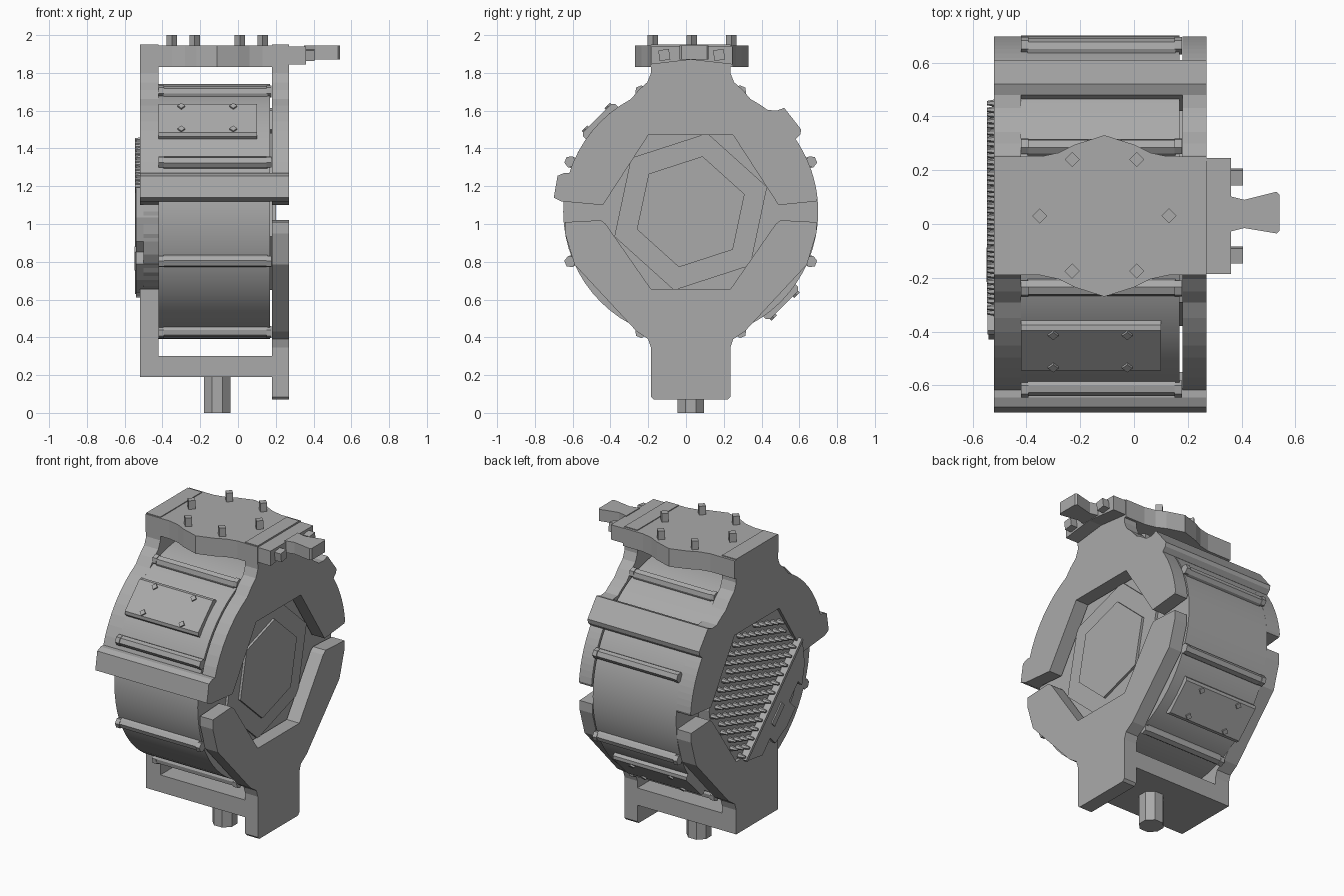
import bpy, bmesh, math
from mathutils import Matrix, Vector

if "Cube" in bpy.data.objects:
    bpy.data.objects.remove(bpy.data.objects["Cube"], do_unlink=True)

CY, CZ, R = 0.025, 1.065, 0.675   # drum axis and radius
GREY = bpy.data.materials.new("plain grey")
GREY.use_nodes = True
GREY.diffuse_color = (0.4, 0.4, 0.4, 1)
GREY.node_tree.nodes["Principled BSDF"].inputs["Base Color"].default_value = (0.4, 0.4, 0.4, 1)


def finish(name, bm, smooth=False):
    bmesh.ops.recalc_face_normals(bm, faces=bm.faces)
    mesh = bpy.data.meshes.new(name)
    bm.to_mesh(mesh)
    bm.free()
    mesh.materials.append(GREY)
    ob = bpy.data.objects.new(name, mesh)
    bpy.context.collection.objects.link(ob)
    if smooth:
        bpy.ops.object.select_all(action='DESELECT')
        ob.select_set(True)
        bpy.context.view_layer.objects.active = ob
        bpy.ops.object.shade_smooth_by_angle(angle=math.radians(30))
    return ob


def add_prism(bm, pts, a, b, axis="x", mat=None):
    """Extrude a 2D outline from a to b; (y, z) along x or (x, y) along z."""
    place = (lambda p, h: (h, p[0], p[1])) if axis == "x" else (lambda p, h: (p[0], p[1], h))
    low = [bm.verts.new(place(p, a)) for p in pts]
    high = [bm.verts.new(place(p, b)) for p in pts]
    bm.faces.new(low)
    bm.faces.new(high)
    n = len(pts)
    for i in range(n):
        j = (i + 1) % n
        bm.faces.new((low[i], low[j], high[j], high[i]))
    if mat:
        bmesh.ops.transform(bm, matrix=mat, verts=low + high)


def prism(name, pts, a, b, axis="x", smooth=False):
    bm = bmesh.new()
    add_prism(bm, pts, a, b, axis)
    return finish(name, bm, smooth)


def ngon(n, r, c=(0, 0), turn=0.0):
    return [(c[0] + r * math.cos(math.radians(turn + 360 * i / n)),
             c[1] + r * math.sin(math.radians(turn + 360 * i / n))) for i in range(n)]


def arc(a, b, r=R, n=8):
    return [(CY + r * math.cos(math.radians(a + (b - a) * i / n)),
             CZ + r * math.sin(math.radians(a + (b - a) * i / n))) for i in range(n + 1)]


def rect(x0, x1, y0, y1):
    return [(x0, y0), (x1, y0), (x1, y1), (x0, y1)]


def flip(pts):
    return [(2 * CY - y, z) for y, z in reversed(pts)]


def on_drum(deg):
    """Local frame: x along the axis, y tangential, z radial from the axis."""
    return Matrix.Translation((0, CY, CZ)) @ Matrix.Rotation(math.radians(deg - 90), 4, 'X')


# Drum with stepped hexagonal end plates
prism("drum", ngon(64, R, (CY, CZ)), -0.42, 0.17, smooth=True)
prism("outer_hex_plate", ngon(6, 0.425, (CY, CZ), 18), 0.16, 0.185)
prism("inner_hex_plate", ngon(6, 0.30, (CY, CZ), 18), 0.16, 0.2)

# Upper clamp plates and the clamp bars that join them
back_bump = [(0.48, 1.60), (0.52, 1.615), (0.61, 1.50), (0.605, 1.475), (0.58, 1.45)]
front_bump = [(-0.66, 1.12), (-0.70, 1.14), (-0.68, 1.255), (-0.645, 1.27)]
shoulder = [(0.235, 1.95), (0.235, 1.80), (0.255, 1.75), (0.30, 1.71)]
upper = (shoulder + arc(62, 53) + back_bump + arc(32, 6)
         + [(0.69, 1.12), (0.49, 1.10), (0.25, 1.47), (-0.20, 1.47), (-0.44, 1.10)]
         + front_bump + arc(163, 118) + flip(shoulder))
prism("left_upper_plate", upper, 0.18, 0.27)
prism("right_upper_plate", upper, -0.52, -0.42)
prism("back_clamp_bar", back_bump + [(0.42, 1.5)], -0.52, 0.27)
prism("front_clamp_bar", front_bump + [(-0.55, 1.27), (-0.55, 1.12)], -0.52, 0.27)

# Lower cradle
half = [(0.22, 0.07), (0.235, 0.085), (0.235, 0.345), (0.25, 0.39), (0.31, 0.43), (0.64, 0.785),
        (0.69, 0.95), (0.69, 1.01), (0.50, 1.02), (0.475, 1.0), (0.235, 0.655)]
prism("left_lower_plate", half + flip(half), 0.18, 0.27)
prism("right_lower_plate", [(-0.185, 0.19), (0.235, 0.19)] + half[2:] + [(-0.185, 0.655)], -0.52, -0.42)
base = prism("bottom_bar", rect(-0.185, 0.235, 0.19, 0.30), -0.49, 0.2)
prism("bottom_bar_end", rect(-0.185, 0.235, 0.215, 0.34), -0.52, -0.42)
prism("foot_peg", ngon(8, 0.075, (-0.11, CY), 22.5), 0, 0.2, "z")

# Top cap with a pointed bulge on both sides
side = [(0.27, 0.25), (0.13, 0.25), (0.06, 0.265), (0.0, 0.295), (-0.11, 0.33),
        (-0.22, 0.295), (-0.28, 0.265), (-0.35, 0.25), (-0.52, 0.25)]
prism("top_cap", side + [(x, 0.06 - y) for x, y in reversed(side)], 1.83, 1.945, "z")
bm = bmesh.new()
for x, y in [(-0.35, 0.03), (0.13, 0.03), (-0.23, 0.24), (0.01, 0.24), (-0.23, -0.175), (0.01, -0.175)]:
    add_prism(bm, ngon(4, 0.028, (x, y)), 1.93, 2.0, "z")
finish("cap_bolts", bm)

# Side bracket, its bolts and the flared lever
prism("bracket", [(-0.185, 1.845), (0.025, 1.87), (0.245, 1.845), (0.245, 1.94), (-0.185, 1.94)], 0.26, 0.36)
bm = bmesh.new()
for y in (-0.115, 0.175):
    add_prism(bm, ngon(4, 0.04, (y, 1.895), 53), 0.35, 0.405)
finish("bracket_bolts", bm)
prism("lever", [(0.35, -0.03), (0.41, -0.015), (0.53, -0.035), (0.54, -0.025), (0.54, 0.11),
                (0.53, 0.12), (0.41, 0.09), (0.35, 0.105)], 1.87, 1.945, "z")

# Eight ribs around the drum, with hexagonal bolts at their ends
ribs, bolts = bmesh.new(), bmesh.new()
for k in range(8):
    m = on_drum(22.5 + 45 * k)
    add_prism(ribs, [(-0.03, 0.64), (0.03, 0.64), (0.03, 0.69), (0.015, 0.712), (-0.015, 0.712), (-0.03, 0.69)],
              -0.395, 0.155, mat=m)
    for x in (-0.42, 0.15):
        add_prism(bolts, ngon(6, 0.032, (0, 0.69)), x, x + 0.028, mat=m)
finish("ribs", ribs)
finish("rib_bolts", bolts)

# Two raised cover plates with sunken-looking diamond bolts
covers, studs = bmesh.new(), bmesh.new()
for deg in (135, -45):
    m = on_drum(deg)
    add_prism(covers, [(-0.12, 0.64), (0.12, 0.64), (0.12, 0.685), (0.105, 0.70), (-0.105, 0.70), (-0.12, 0.685)],
              -0.42, 0.10, mat=m)
    for x in (-0.3, -0.025):
        for t in (-0.085, 0.085):
            add_prism(studs, ngon(4, 0.02, (x, t)), 0.69, 0.71, "z", m)
finish("cover_plates", covers)
finish("cover_bolts", studs)

# Spiked disc on the right side
prism("spike_disc", ngon(24, 0.455, (CY, CZ)), -0.50, -0.41)


def tilt(s, d):
    """Diagonal disc coordinates: s along the panel edge, d away from it."""
    return (CY + (s - d) * 0.7071, CZ - (s + d) * 0.7071)


bm = bmesh.new()
for i in range(-7, 8):
    for j in range(-8, 4):
        s, d = (i + 0.5 * (j % 2)) * 0.06, j * 0.055 + 0.005
        y, z = tilt(s, d)
        inside = z < 1.45 and abs(y - CY) < 0.46 - 0.65 * abs(z - CZ)
        if math.hypot(s, d) < 0.43 and inside:
            add = bmesh.ops.create_cone(bm, cap_ends=True, segments=6, radius1=0.02, radius2=0.008, depth=0.06)
            m = Matrix.Translation((-0.516, y, z)) @ Matrix.Rotation(-math.pi / 2, 4, 'Y')
            bmesh.ops.transform(bm, matrix=m, verts=add["verts"])
finish("spikes", bm)

# Solid panel on the lower corner of the disc, with two notches and a latch
rim = lambda s: (s, math.sqrt(0.455 ** 2 - s * s))
outline = [(-0.4, 0.21), rim(-0.3), rim(-0.19), (-0.19, 0.36), (-0.06, 0.36), rim(-0.06), rim(0.06),
           rim(0.19), (0.19, 0.34), (0.29, 0.34), rim(0.3), (0.4, 0.21)]
prism("disc_panel", [tilt(*p) for p in outline], -0.54, -0.42)
prism("panel_edge_strip", [tilt(*p) for p in rect(-0.4, 0.4, 0.195, 0.215)], -0.545, -0.45)
prism("panel_latch", [tilt(*p) for p in rect(-0.02, 0.12, 0.28, 0.32)], -0.548, -0.5)
